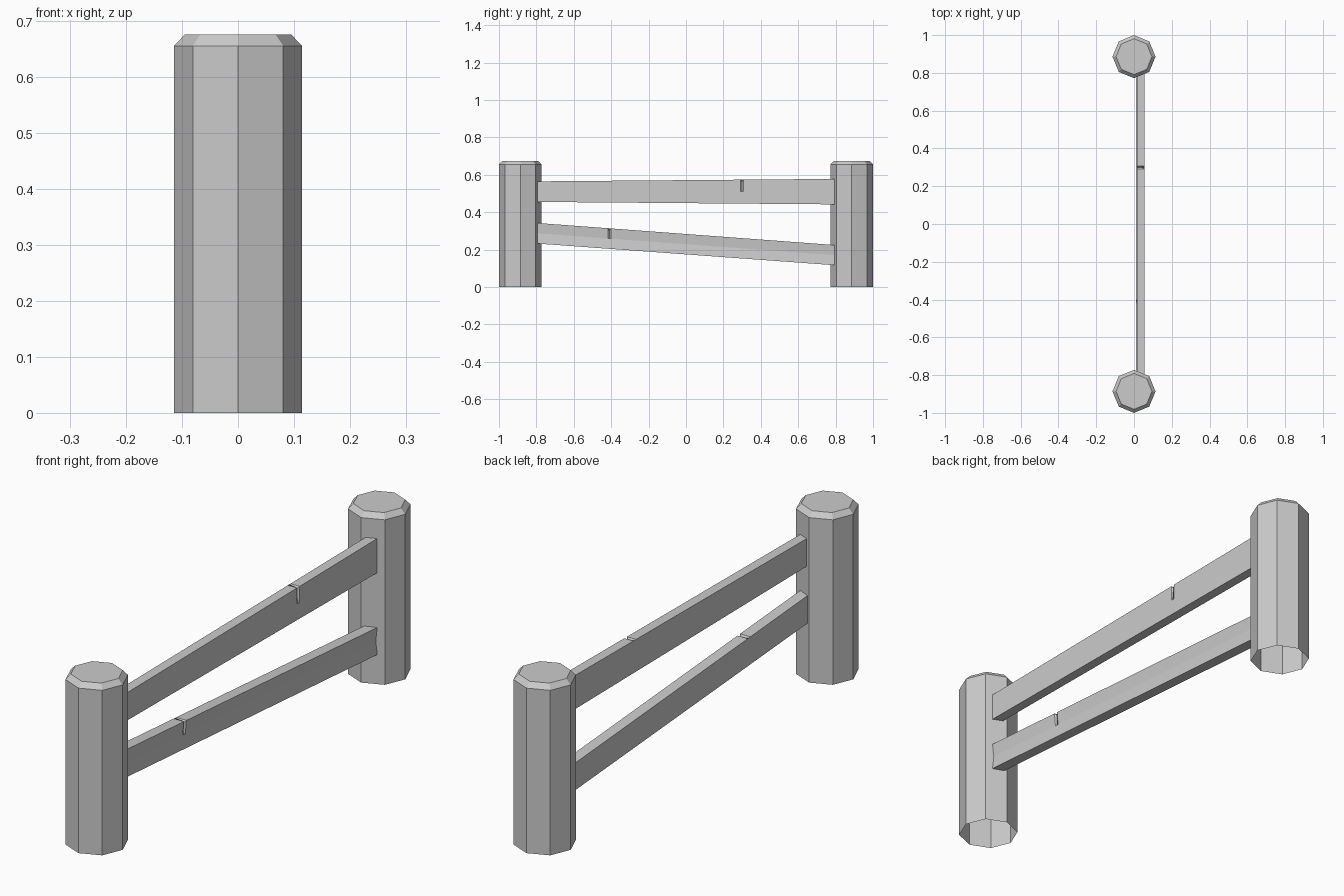
import bpy, bmesh
from math import cos, sin, pi

if "Cube" in bpy.data.objects:
    bpy.data.objects.remove(bpy.data.objects["Cube"])


def finish(bm, name):
    bmesh.ops.recalc_face_normals(bm, faces=bm.faces)
    mesh = bpy.data.meshes.new(name)
    bm.to_mesh(mesh)
    bm.free()
    obj = bpy.data.objects.new(name, mesh)
    bpy.context.collection.objects.link(obj)
    return obj


def bridge(bm, a, b):
    n = len(a)
    for i in range(n):
        bm.faces.new((a[i], a[(i + 1) % n], b[(i + 1) % n], b[i]))


# Octagonal post, chamfered top, open underneath
def post(name, y):
    bm = bmesh.new()
    rings = []
    for r, z in ((0.114, 0), (0.114, 0.655), (0.095, 0.675)):
        rings.append([bm.verts.new((r * cos(i * pi / 4), y + r * sin(i * pi / 4), z))
                      for i in range(8)])
    for a, b in zip(rings, rings[1:]):
        bridge(bm, a, b)
    bm.faces.new(rings[-1])
    obj = finish(bm, name)
    # keep the open shell's normals pointing outwards
    if obj.data.polygons[-1].normal.z < 0:
        obj.data.flip_normals()
    return obj


# Rail lofted between the posts, with a small nick in its outer top edge
def rail(name, x0, x1, z_front, z_back, nick_y, dish):
    end = 0.83
    bm = bmesh.new()
    rings = []
    for y, cut in ((-end, 0), (nick_y - 0.008, 0), (nick_y, 0.014),
                   (nick_y + 0.008, 0), (end, 0)):
        t = (y + 0.79) / 1.58
        lo, hi = [a + (b - a) * t for a, b in zip(z_front, z_back)]
        section = [(x0, lo), (x1, lo), (x1 - dish, (lo + hi) / 2),
                   (x1 - cut, hi - cut), (x0, hi)]
        rings.append([bm.verts.new((x, y, z)) for x, z in section])
    for a, b in zip(rings, rings[1:]):
        bridge(bm, a, b)
    bm.faces.new(rings[0])
    bm.faces.new(rings[-1])
    return finish(bm, name)


post("front_post", -0.886)
post("back_post", 0.886)
rail("upper_rail", 0.015, 0.055, (0.455, 0.565), (0.442, 0.578), 0.30, 0.0)
rail("lower_rail", 0.010, 0.055, (0.232, 0.342), (0.117, 0.225), -0.41, 0.005)
